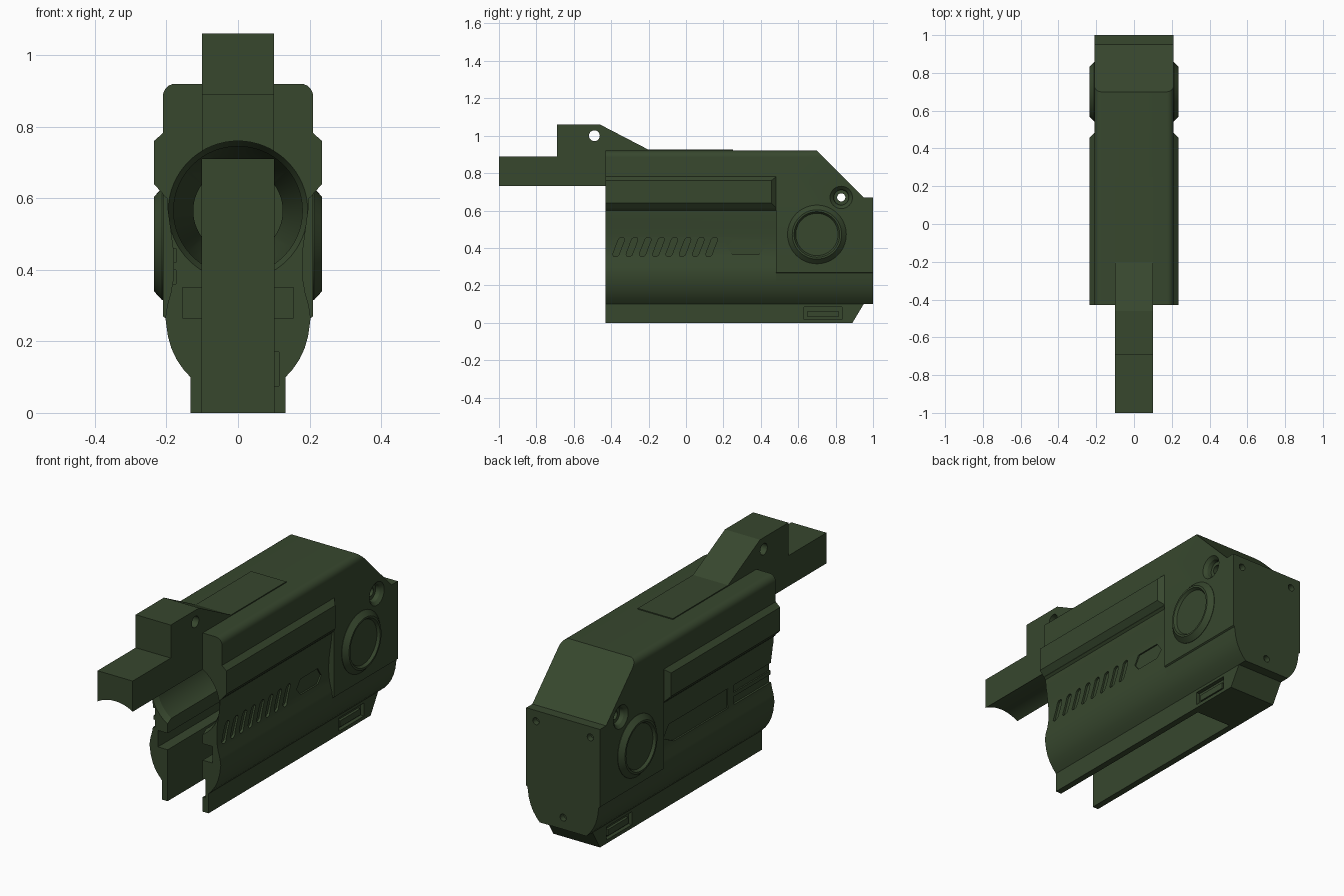
import bpy, bmesh, math
from mathutils import Vector

if "Cube" in bpy.data.objects:
    bpy.data.objects.remove(bpy.data.objects["Cube"])

green = bpy.data.materials.new("dark olive green")
green.diffuse_color = (0.038, 0.063, 0.027, 1)
green.use_nodes = True
green.node_tree.nodes["Principled BSDF"].inputs["Base Color"].default_value = green.diffuse_color


def finish(name, bm):
    bmesh.ops.recalc_face_normals(bm, faces=bm.faces)
    me = bpy.data.meshes.new(name)
    bm.to_mesh(me)
    bm.free()
    ob = bpy.data.objects.new(name, me)
    bpy.context.collection.objects.link(ob)
    me.materials.append(green)
    return ob


def prism(name, pts, axis, a, b):
    """Extrude a 2D outline along an axis from a to b."""
    put = {'x': lambda p, t: (t, p[0], p[1]),
           'y': lambda p, t: (p[0], t, p[1]),
           'z': lambda p, t: (p[0], p[1], t)}[axis]
    bm = bmesh.new()
    ends = [[bm.verts.new(put(p, t)) for p in pts] for t in (a, b)]
    n = len(pts)
    for e in ends:
        bm.faces.new(e)
    for i in range(n):
        j = (i + 1) % n
        bm.faces.new((ends[0][i], ends[0][j], ends[1][j], ends[1][i]))
    return finish(name, bm)


def box(name, x0, x1, y0, y1, z0, z1):
    return prism(name, [(x0, z0), (x1, z0), (x1, z1), (x0, z1)], 'y', y0, y1)


def lathe(name, prof, axis, c, n=48):
    """Revolve (radius, position) pairs about an axis; c is the centre in the other two axes."""
    bm = bmesh.new()
    rings = []
    for r, t in prof:
        ring = []
        for i in range(n):
            a = 2 * math.pi * i / n
            u, v = c[0] + r * math.cos(a), c[1] + r * math.sin(a)
            ring.append(bm.verts.new((t, u, v) if axis == 'x' else (u, t, v)))
        rings.append(ring)
    for p, q in zip(rings, rings[1:]):
        for i in range(n):
            j = (i + 1) % n
            bm.faces.new((p[i], p[j], q[j], q[i]))
    bm.faces.new(rings[0])
    bm.faces.new(rings[-1])
    return finish(name, bm)


def apply(ob, mod):
    bpy.context.view_layer.objects.active = ob
    bpy.ops.object.modifier_apply(modifier=mod.name)


def cut(ob, *cutters):
    for c in cutters:
        m = ob.modifiers.new("cut", 'BOOLEAN')
        m.operation, m.solver, m.object = 'DIFFERENCE', 'EXACT', c
        apply(ob, m)


def mirror(ob):
    apply(ob, ob.modifiers.new("mirror", 'MIRROR'))
    return ob


def both(half):
    return half + [(-x, z) for x, z in reversed(half)]


# Housing cross-sections
fillet = [(0.175 + 0.035 * math.cos(a), 0.885 + 0.035 * math.sin(a))
          for a in [math.radians(15 * i) for i in range(7)]]
belly = [(0.133, 0.10), (0.153, 0.122), (0.172, 0.15), (0.186, 0.18), (0.196, 0.215), (0.203, 0.265)]
waist = [(0.198, 0.30), (0.188, 0.335), (0.182, 0.37), (0.18, 0.41), (0.182, 0.46),
         (0.19, 0.52), (0.197, 0.57), (0.199, 0.60), (0.21, 0.61)]
front = prism("front_housing", both(belly + waist + fillet), 'y', -0.43, 0.48)
rear = prism("rear_housing", both(belly + [(0.21, 0.27)] + fillet), 'y', 0.48, 1.0)

# Bottom skirt with a sloped rear end
skirt = prism("bottom_skirt", [(-0.43, 0), (0.89, 0), (0.95, 0.10), (-0.43, 0.10)], 'x', -0.133, 0.133)

# Top bar with stepped block and long ramp
bar = prism("top_bar", [(-1, 0.70), (-1, 0.89), (-0.69, 0.89), (-0.69, 1.06), (-0.46, 1.06),
                        (-0.2, 0.925), (0.25, 0.925), (0.25, 0.90), (-0.425, 0.90),
                        (-0.425, 0.70)], 'x', -0.1, 0.1)

# Cutters: bore, central slot, inner grooves
bore = lathe("bore_cutter", [(0.195, -0.6), (0.195, -0.43), (0.18, -0.40), (0.18, 0.2), (0.125, 0.47),
                             (0.125, 0.5)], 'y', (0, 0.565), 64)
bar_bore = lathe("bar_bore_cutter", [(0.195, -1.1), (0.195, -0.3)], 'y', (0, 0.565), 64)
slot = box("slot_cutter", -0.1, 0.1, -0.6, 0.6, -0.1, 0.71)
groove = box("groove_cutter", -0.155, 0.155, -0.6, 0.46, 0.265, 0.35)
notch = box("notch_cutter", 0.05, 0.115, -0.6, 0.46, 0.075, 0.17)
bar_hole = lathe("bar_hole_cutter", [(0.029, -0.3), (0.029, 0.3)], 'x', (-0.49, 1.0), 24)
cutters = [bore, bar_bore, slot, groove, notch, bar_hole]

cut(front, bore, slot, groove, notch)
cut(rear, bore, slot)
cut(skirt, slot, notch)
cut(bar, bar_bore, bar_hole)

# Right side: slanted vents and a hexagonal recess
for i in range(8):
    cy = -0.36 + 0.071 * i
    pts = []
    for k in range(12):
        a = 2 * math.pi * k / 12
        u, v = 0.018 * math.cos(a), 0.018 * math.sin(a) + (0.034 if k < 6 else -0.034)
        pts.append((cy + u + 0.35 * v, 0.405 + v))
    c = prism("vent_cutter", pts, 'x', 0.171, 0.3)
    cut(front, c)
    cutters.append(c)
hexagon = [(0.22, 0.40), (0.25, 0.365), (0.39, 0.365), (0.42, 0.40), (0.39, 0.445), (0.25, 0.445)]
c = prism("hex_cutter", hexagon, 'x', 0.174, 0.3)
cut(front, c)
cutters.append(c)

# Left side: slanted panel and two open grooves
panel = [(-0.08, 0.36), (0.36, 0.36), (0.44, 0.40), (0.40, 0.46), (-0.08, 0.46)]
left = [prism("panel_cutter", panel, 'x', -0.3, -0.175)]
for z in (0.36, 0.42):
    left.append(box("left_groove_cutter", -0.3, -0.173, -0.6, -0.13, z, z + 0.04))
cut(front, *left)
cutters += left

# Rear housing: sloped top corner, cross hole with countersinks, screw holes
rear_cuts = [
    prism("slope_cutter", [(0.70, 0.92), (0.95, 0.67), (1.1, 0.67), (1.1, 1.1), (0.70, 1.1)], 'x', -0.5, 0.5),
    lathe("cross_hole_cutter", [(0.022, -0.4), (0.022, 0.4)], 'x', (0.83, 0.67), 24)]
for s in (-1, 1):
    rear_cuts.append(lathe("sink_cutter", [(0.06, s * 0.3), (0.06, s * 0.21), (0.045, s * 0.195),
                                           (0.04, s * 0.175)], 'x', (0.83, 0.67), 32))
for x, z in ((-0.155, 0.615), (0.155, 0.615), (0, 0.16)):
    rear_cuts.append(lathe("screw_cutter", [(0.018, 0.97), (0.018, 1.1)], 'y', (x, z), 16))
cut(rear, *rear_cuts)
cutters += rear_cuts

# Latch pockets in the skirt
for s in (-1, 1):
    c = box("pocket_cutter", min(s * 0.113, s * 0.2), max(s * 0.113, s * 0.2), 0.63, 0.835, 0.018, 0.085)
    cut(skirt, c)
    cutters.append(c)
latch = mirror(box("latch_tab", 0.105, 0.127, 0.65, 0.815, 0.03, 0.062))

# Side rails with a chamfered rear end
rail = prism("side_rail", [(0.20, 0.612), (0.21, 0.612), (0.235, 0.64), (0.235, 0.76), (0.21, 0.782),
                           (0.20, 0.782)], 'y', -0.43, 0.482)
c = prism("rail_end_cutter", [(0.209, 0.484), (0.236, 0.455), (0.3, 0.455), (0.3, 0.6), (0.209, 0.6)],
          'z', 0.5, 0.9)
cut(rail, c)
cutters.append(c)
mirror(rail)

# Round side caps with a dished face
cap = mirror(lathe("round_side_cap", [(0.157, 0.205), (0.157, 0.212), (0.132, 0.235), (0.122, 0.235),
                                      (0.113, 0.222)], 'x', (0.70, 0.472), 56))

for c in cutters:
    bpy.data.objects.remove(c)

# Smooth curved surfaces, keep edges sharp
bpy.ops.object.select_all(action='DESELECT')
for ob in (front, rear, skirt, bar, latch, rail, cap):
    ob.select_set(True)
bpy.context.view_layer.objects.active = front
bpy.ops.object.shade_smooth_by_angle(angle=math.radians(25))
